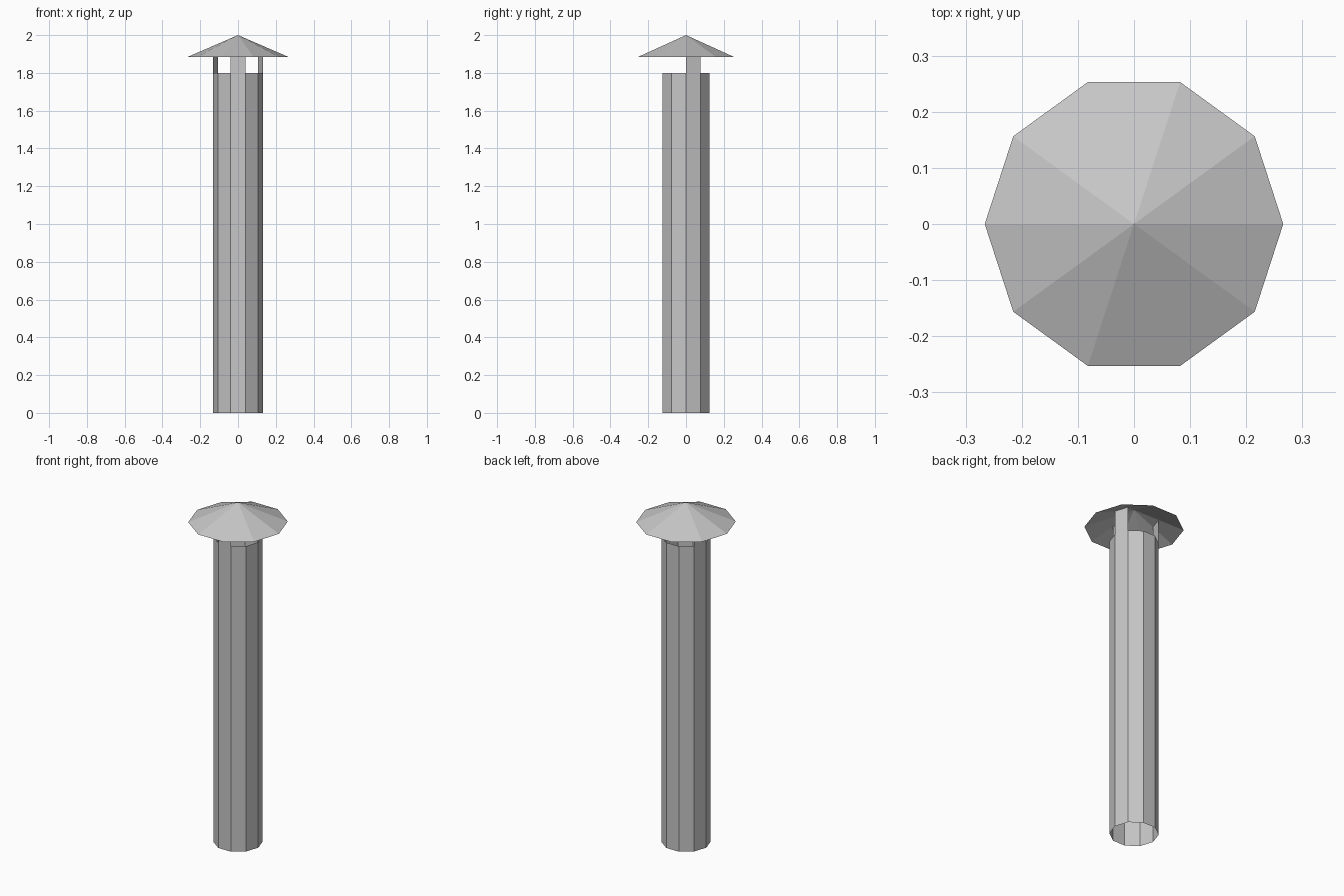
import bpy
import bmesh
from math import cos, sin, tau

SIDES = 10
PIPE_R, PIPE_TOP = 0.132, 1.8
CAP_R, CAP_RIM, CAP_TIP = 0.266, 1.885, 2.0

cube = bpy.data.objects.get("Cube")
if cube:
    bpy.data.objects.remove(cube, do_unlink=True)

# One plain metal colour
COLOUR = (0.57, 0.57, 0.57, 1)
metal = bpy.data.materials.new("light grey metal")
metal.use_nodes = True
metal.diffuse_color = COLOUR
metal.node_tree.nodes["Principled BSDF"].inputs["Base Color"].default_value = COLOUR


def corner(i, radius, z):
    a = tau * i / SIDES
    return (radius * cos(a), radius * sin(a), z)


def sheet_object(name, faces):
    """Build a flat-shaded thin sheet from lists of face corners."""
    bm = bmesh.new()
    for points in faces:
        bm.faces.new([bm.verts.new(p) for p in points])
    bmesh.ops.remove_doubles(bm, verts=bm.verts, dist=0.0001)
    mesh = bpy.data.meshes.new(name)
    bm.to_mesh(mesh)
    bm.free()
    mesh.materials.append(metal)
    obj = bpy.data.objects.new(name, mesh)
    bpy.context.collection.objects.link(obj)
    return obj


def wall(i, low, high):
    return [corner(i, PIPE_R, low), corner(i + 1, PIPE_R, low),
            corner(i + 1, PIPE_R, high), corner(i, PIPE_R, high)]


# Open pipe
sheet_object("pipe", [wall(i, 0, PIPE_TOP) for i in range(SIDES)])

# Three struts continue pipe sides up to the underside of the cap
strut_top = CAP_TIP - (CAP_TIP - CAP_RIM) * PIPE_R / CAP_R
for name, side in (("left_strut", 0), ("right_strut", 4), ("front_strut", 7)):
    sheet_object(name, [wall(side, PIPE_TOP, strut_top)])

# Conical rain cap, open underneath
sheet_object("rain_cap", [[corner(i, CAP_R, CAP_RIM), corner(i + 1, CAP_R, CAP_RIM),
                           (0, 0, CAP_TIP)] for i in range(SIDES)])
